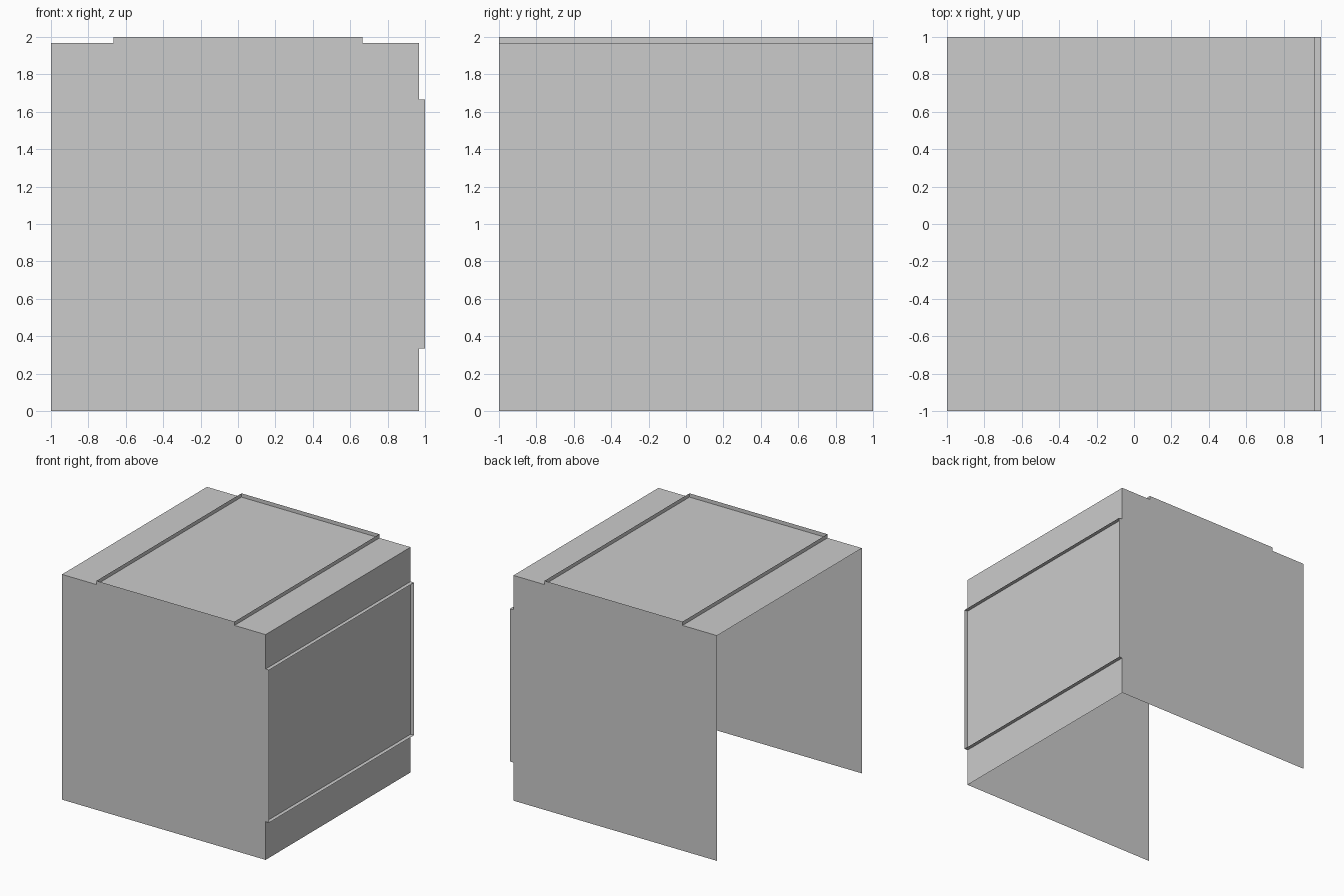
import bpy

if "Cube" in bpy.data.objects:
    bpy.data.objects.remove(bpy.data.objects["Cube"])

S = 0.967          # panel plane, just inside the rim
T = 2 / 3          # half length of each raised rim


def sheet(name, points):
    """Single flat polygon, ordered counter-clockwise from outside."""
    mesh = bpy.data.meshes.new(name)
    mesh.from_pydata(points, [], [range(len(points))])
    mesh.update()
    obj = bpy.data.objects.new(name, mesh)
    bpy.context.collection.objects.link(obj)
    return obj


def strip(name, a, b):
    """Sheet spanning the full depth between two (x, z) points."""
    return sheet(name, [(a[0], -1, a[1]), (b[0], -1, b[1]),
                        (b[0], 1, b[1]), (a[0], 1, a[1])])


# Front and back walls: square outline with a shallow tab on top and right
outline = [(-1, 0), (S, 0), (S, 1 - T), (1, 1 - T), (1, 1 + T), (S, 1 + T),
           (S, 1 + S), (T, 1 + S), (T, 2), (-T, 2), (-T, 1 + S), (-1, 1 + S)]
sheet("front_wall", [(x, -1, z) for x, z in outline])
sheet("back_wall", [(x, 1, z) for x, z in reversed(outline)])

# Top and right panels (left side and bottom stay open)
strip("top_panel", (-1, 1 + S), (S, 1 + S))
strip("right_panel", (S, 1 + S), (S, 0))

# Thin upstanding rims closing the tabs between the two walls
strip("top_rim_left", (-T, 1 + S), (-T, 2))
strip("top_rim_right", (T, 2), (T, 1 + S))
strip("right_rim_upper", (S, 1 + T), (1, 1 + T))
strip("right_rim_lower", (1, 1 - T), (S, 1 - T))
